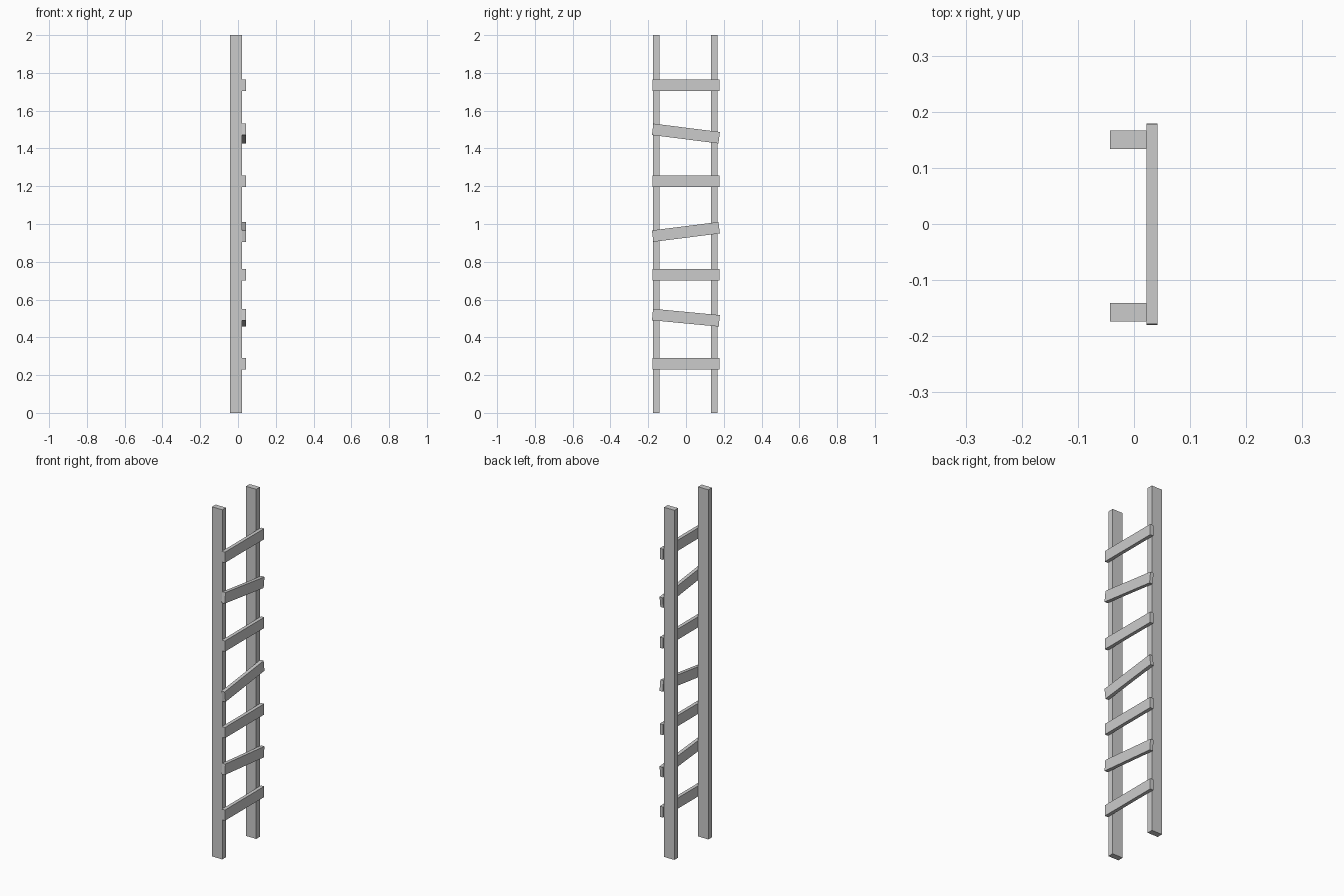
import bpy
from math import radians

if "Cube" in bpy.data.objects:
    bpy.data.objects.remove(bpy.data.objects["Cube"])


def box(name, centre, size, tilt=0.0):
    bpy.ops.mesh.primitive_cube_add(size=1, location=centre)
    ob = bpy.context.object
    ob.name = name
    ob.scale = size
    bpy.ops.object.transform_apply(location=False, rotation=False, scale=True)
    ob.rotation_euler.x = radians(tilt)
    return ob


# Two upright rails
for name, y in (("left_rail", -0.157), ("right_rail", 0.15)):
    box(name, (-0.0105, y, 1.0), (0.065, 0.033, 2.0))

# Plank rungs nailed to the +x face, every second one crooked: (height, tilt)
rungs = [(0.259, 0), (0.504, -5.4), (0.731, 0), (0.958, 7.2),
         (1.226, 0), (1.479, -7.2), (1.734, 0)]
for i, (z, tilt) in enumerate(rungs, 1):
    box(f"rung_{i}", (0.032, -0.0005, z), (0.02, 0.355, 0.061), tilt)
